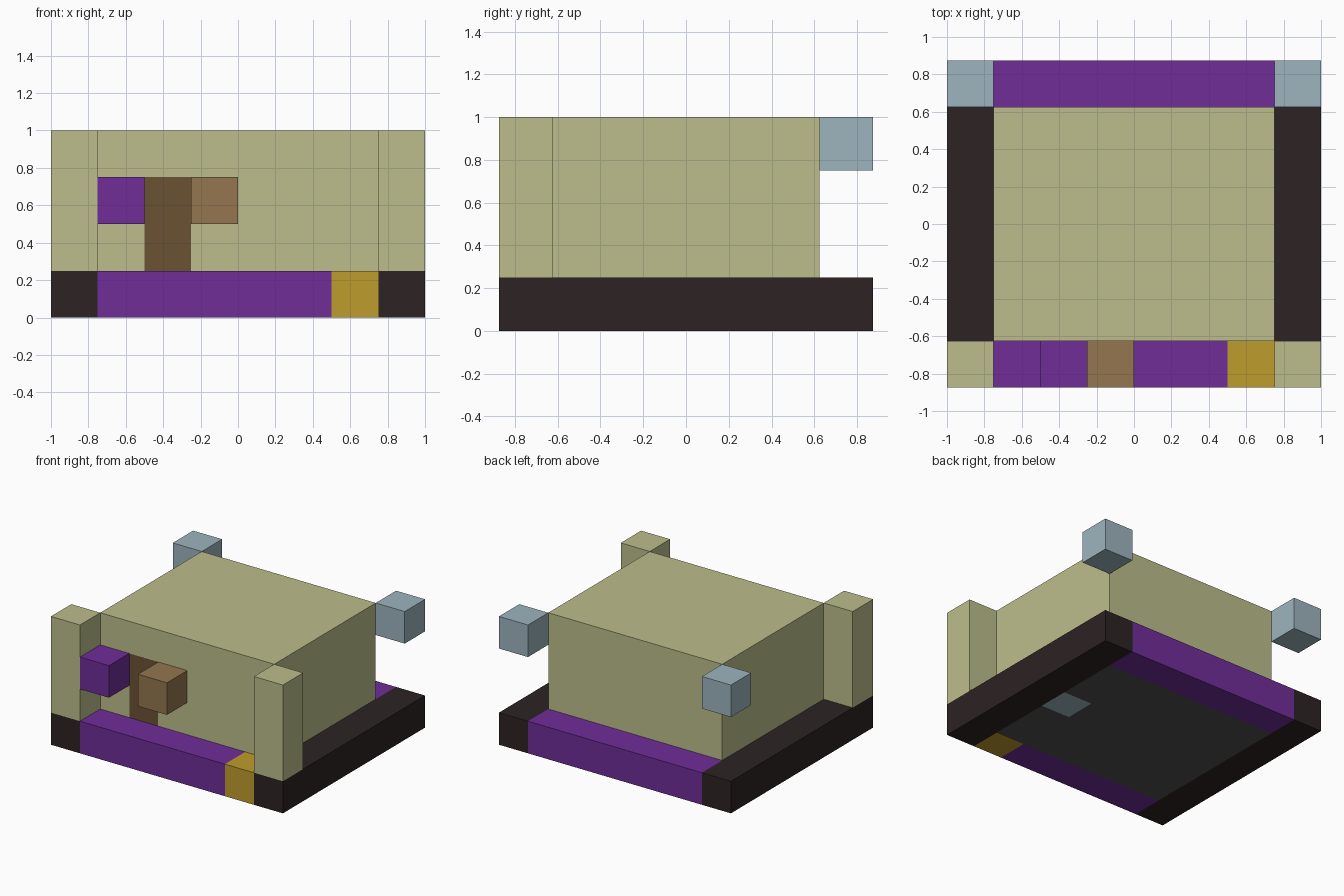
import bpy
import bmesh
from mathutils import Vector

cube = bpy.data.objects.get("Cube")
if cube:
    bpy.data.objects.remove(cube, do_unlink=True)

U = 0.25  # block size; all part coordinates below are in blocks


def material(name, rgb):
    lin = [((c / 255 + 0.055) / 1.055) ** 2.4 for c in rgb]
    m = bpy.data.materials.new(name)
    m.use_nodes = True
    m.diffuse_color = (*lin, 1)
    m.node_tree.nodes["Principled BSDF"].inputs["Base Color"].default_value = (*lin, 1)
    return m


cream = material("cream", (188, 190, 139))
purple = material("purple", (112, 45, 153))
yellow = material("yellow", (191, 156, 45))
black = material("dark_brown_black", (45, 35, 35))
blue = material("pale_blue", (157, 181, 190))
brown = material("door_brown", (107, 82, 51))
tan = material("tan", (147, 118, 78))
gray = material("floor_gray", (80, 80, 80))


def box(name, lo, hi, mat, patch=None):
    """Block from corner lo to hi; patch = (material, face normal, lo, hi) paints a cut area."""
    lo, hi = Vector(lo) * U, Vector(hi) * U
    bm = bmesh.new()
    bmesh.ops.create_cube(bm, size=1)
    for v in bm.verts:
        v.co = (lo + hi) / 2 + v.co * (hi - lo)
    mats = [mat]
    if patch:
        paint, normal, a, b = patch
        normal, a, b = Vector(normal), Vector(a) * U, Vector(b) * U
        mats.append(paint)
        axes = [i for i in range(3) if normal[i] == 0]
        for i in axes:
            for corner in (a, b):
                no = Vector([float(k == i) for k in range(3)])
                bmesh.ops.bisect_plane(bm, geom=bm.verts[:] + bm.edges[:] + bm.faces[:],
                                       plane_co=corner, plane_no=no)
        bm.normal_update()
        for f in bm.faces:
            c = f.calc_center_median()
            if f.normal.dot(normal) > 0.9 and all(a[i] < c[i] < b[i] for i in axes):
                f.material_index = 1
    mesh = bpy.data.meshes.new(name)
    bm.to_mesh(mesh)
    bm.free()
    for m in mats:
        mesh.materials.append(m)
    obj = bpy.data.objects.new(name, mesh)
    bpy.context.collection.objects.link(obj)


# Main body with a flush door, and the floor with a pale block underneath
box("body", (-3, -2.5, 1), (3, 2.5, 4), cream,
    (brown, (0, -1, 0), (-2, -2.5, 1), (-1, -2.5, 3)))
box("floor", (-3, -2.5, 0), (3, 2.5, 1), gray,
    (blue, (0, 0, -1), (2, -0.5, 0), (3, 0.5, 0)))

# Base border
box("front_border", (-3, -3.5, 0), (2, -2.5, 1), purple)
box("front_step", (2, -3.5, 0), (3, -2.5, 1), yellow)
box("back_border", (-3, 2.5, 0), (3, 3.5, 1), purple)

# Side borders, front posts and back corner blocks
for side, x in (("right", -4), ("left", 3)):
    box(side + "_border", (x, -3.5, 0), (x + 1, 3.5, 1), black)
    box(side + "_front_post", (x, -3.5, 1), (x + 1, -2.5, 4), cream)
    box(side + "_back_block", (x, 2.5, 3), (x + 1, 3.5, 4), blue)

# Blocks on either side of the door
box("purple_door_block", (-3, -3.5, 2), (-2, -2.5, 3), purple)
box("tan_door_block", (-1, -3.5, 2), (0, -2.5, 3), tan)
